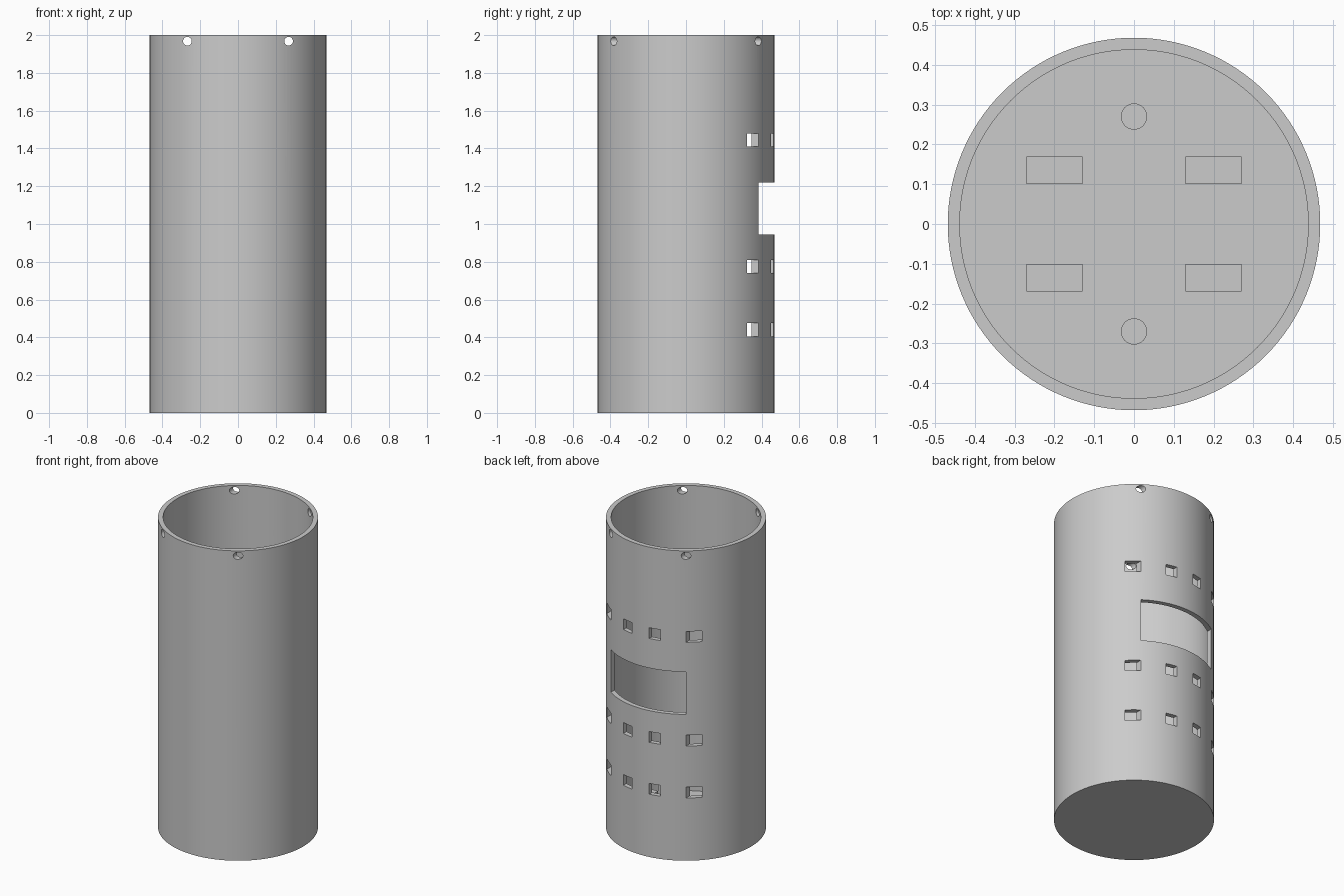
import bpy, bmesh, math
from mathutils import Matrix, Vector

if "Cube" in bpy.data.objects:
    bpy.data.objects.remove(bpy.data.objects["Cube"], do_unlink=True)

OUTER, INNER, HEIGHT, FLOOR = 0.468, 0.438, 2.0, 0.03
POST_TOP = 0.235

grey = bpy.data.materials.new("plain_grey")
grey.use_nodes = True
colour = (0.6, 0.6, 0.6, 1)
grey.diffuse_color = colour
grey.node_tree.nodes["Principled BSDF"].inputs["Base Color"].default_value = colour


def make_object(name, bm):
    bmesh.ops.recalc_face_normals(bm, faces=bm.faces)
    mesh = bpy.data.meshes.new(name)
    bm.to_mesh(mesh)
    bm.free()
    mesh.materials.append(grey)
    obj = bpy.data.objects.new(name, mesh)
    bpy.context.collection.objects.link(obj)
    return obj


def add_box(bm, centre, size):
    matrix = Matrix.Translation(centre) @ Matrix.Diagonal((*size, 1))
    bmesh.ops.create_cube(bm, size=1, matrix=matrix)


def add_rod(bm, centre, radius, length, turn=Matrix()):
    bmesh.ops.create_cone(bm, cap_ends=True, segments=32, radius1=radius, radius2=radius,
                          depth=length, matrix=Matrix.Translation(centre) @ turn)


def smooth(obj):
    bpy.ops.object.select_all(action='DESELECT')
    obj.select_set(True)
    bpy.context.view_layer.objects.active = obj
    bpy.ops.object.shade_smooth_by_angle(angle=math.radians(30))


# Hollow cylinder with a closed floor, turned from a profile
bm = bmesh.new()
profile = [(0, 0), (OUTER, 0), (OUTER, HEIGHT), (INNER, HEIGHT), (INNER, FLOOR), (0, FLOOR)]
verts = [bm.verts.new((x, 0, z)) for x, z in profile]
edges = [bm.edges.new(pair) for pair in zip(verts, verts[1:])]
bmesh.ops.spin(bm, geom=verts + edges, cent=(0, 0, 0), axis=(0, 0, 1),
               angle=math.tau, steps=128)
bmesh.ops.remove_doubles(bm, verts=bm.verts, dist=0.0001)
shell = make_object("tube_shell", bm)

# Cutters: back window, three rows of square holes, and rim holes through both walls
bm = bmesh.new()
add_box(bm, (0, 0.45, 1.082), (0.536, 0.5, 0.275))
for side in (-1, 1):
    for z in (0.44, 0.775, 1.445):
        for x in (0.097, 0.304):
            add_box(bm, (side * x, 0.45, z), (0.07, 0.5, 0.07))
    add_rod(bm, (side * 0.268, 0, 1.968), 0.023, 1.2, Matrix.Rotation(math.pi / 2, 4, 'X'))
cutter = make_object("opening_cutter", bm)
cutter.hide_render = True

cut = shell.modifiers.new("openings", 'BOOLEAN')
cut.operation = 'DIFFERENCE'
cut.solver = 'EXACT'
cut.object = cutter
bpy.context.view_layer.objects.active = shell
shell.select_set(True)
bpy.ops.object.modifier_apply(modifier=cut.name)
bpy.data.objects.remove(cutter, do_unlink=True)
smooth(shell)

# Posts standing on the floor inside
middle, length = (POST_TOP + FLOOR) / 2 - 0.005, POST_TOP - FLOOR + 0.01
for y, end in ((-1, "front"), (1, "back")):
    bm = bmesh.new()
    add_rod(bm, Vector((0, y * 0.27, middle)), 0.033, length)
    smooth(make_object(end + "_round_post", bm))
    for x, side in ((-1, "right"), (1, "left")):
        bm = bmesh.new()
        add_box(bm, (x * 0.2, y * 0.135, middle), (0.14, 0.07, length))
        make_object(f"{end}_{side}_block_post", bm)
